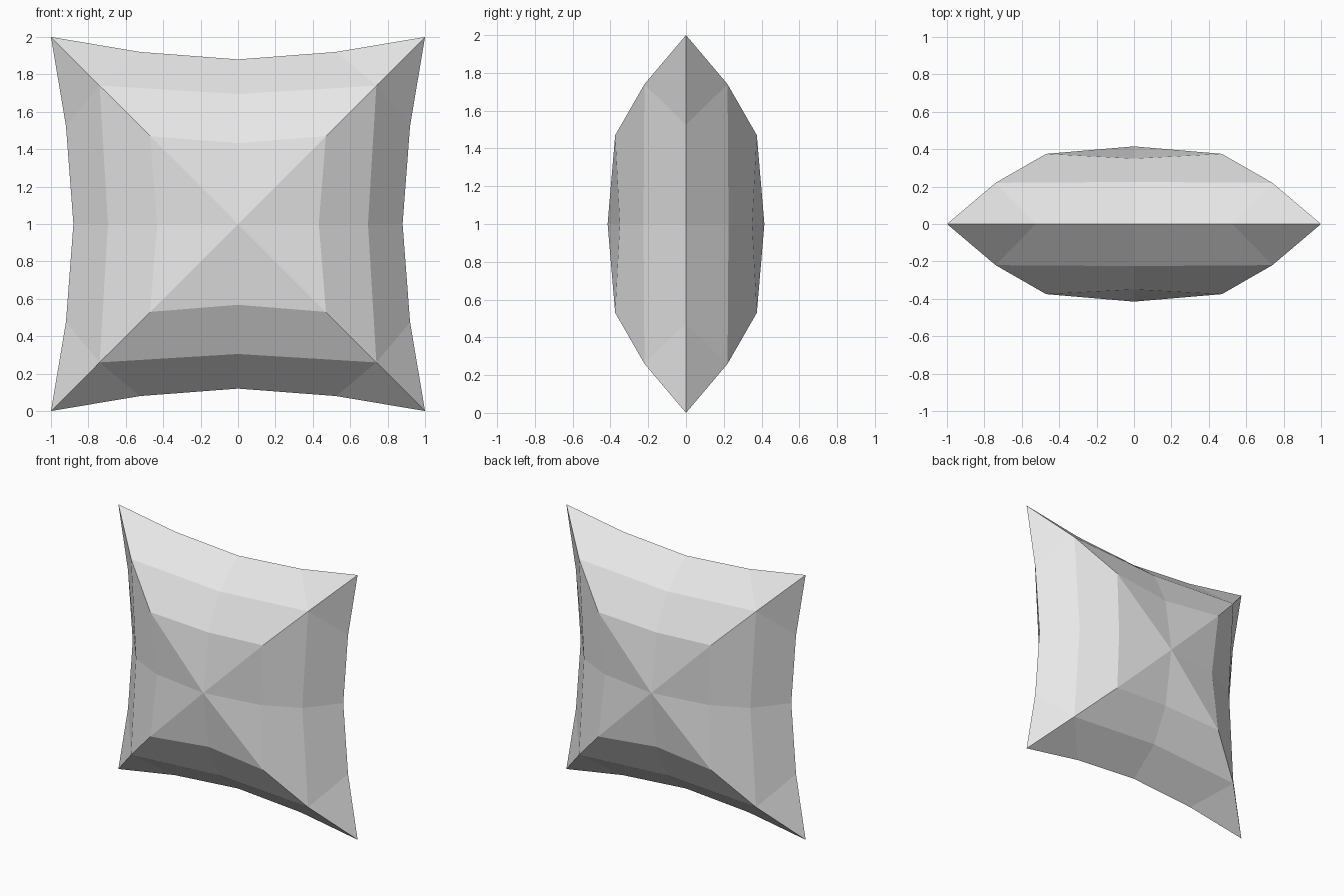
import bpy
import bmesh
from mathutils import Matrix, Vector

cube = bpy.data.objects.get("Cube")
if cube:
    bpy.data.objects.remove(cube, do_unlink=True)

# Plain light grey fabric
fabric = bpy.data.materials.new("light_grey_fabric")
fabric.use_nodes = True
grey = (0.8, 0.8, 0.8, 1.0)
fabric.diffuse_color = grey
fabric.node_tree.nodes["Principled BSDF"].inputs["Base Color"].default_value = grey

# One eighth of a cushion face: seam, two bulging rings, centre
seam_corner, seam_bend, seam_mid = (1, 0, 1), (0.525, 0, 0.92), (0, 0, 0.88)
outer_corner, outer_mid = (0.74, -0.22, 0.74), (0, -0.225, 0.695)
inner_corner, inner_mid = (0.47, -0.375, 0.47), (0, -0.35, 0.432)
centre = (0, -0.415, 0)
panels = [
    (seam_corner, seam_bend, outer_corner),
    (seam_bend, seam_mid, outer_mid, outer_corner),
    (outer_corner, outer_mid, inner_mid, inner_corner),
    (inner_corner, inner_mid, centre),
]

# Repeat the panels around four sides, both halves, front and back
bm = bmesh.new()
for turn in range(4):
    spin = Matrix.Rotation(turn * 1.5707963, 3, 'Y')
    for half in (1, -1):
        for side in (1, -1):
            flip = Matrix.Diagonal((half, side, 1))
            for panel in panels:
                bm.faces.new([bm.verts.new(spin @ flip @ Vector(p)) for p in panel])
bmesh.ops.remove_doubles(bm, verts=bm.verts, dist=0.001)
bmesh.ops.recalc_face_normals(bm, faces=bm.faces)
bmesh.ops.translate(bm, verts=bm.verts, vec=(0, 0, 1))

mesh = bpy.data.meshes.new("cushion")
bm.to_mesh(mesh)
bm.free()
mesh.materials.append(fabric)
cushion = bpy.data.objects.new("cushion", mesh)
bpy.context.collection.objects.link(cushion)
